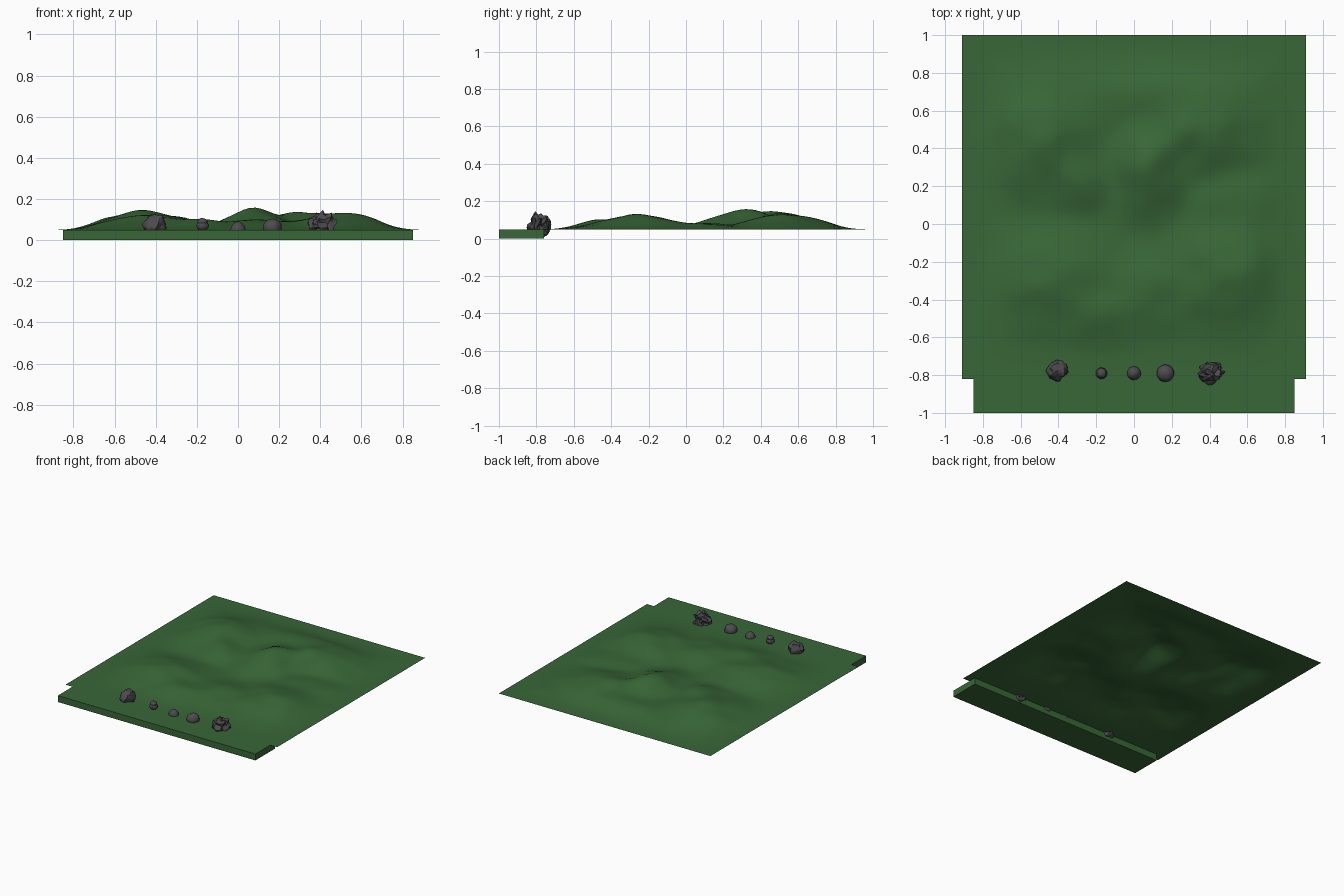
import bpy, bmesh, math
from mathutils import Vector, noise

if "Cube" in bpy.data.objects:
    bpy.data.objects.remove(bpy.data.objects["Cube"])


def material(name, rgb):
    m = bpy.data.materials.new(name)
    m.diffuse_color = (*rgb, 1)
    m.use_nodes = True
    m.node_tree.nodes["Principled BSDF"].inputs["Base Color"].default_value = m.diffuse_color
    return m


GRASS = material("grass", (0.04, 0.135, 0.038))
STONE = material("stone", (0.075, 0.07, 0.075))


def finish(name, bm, mat, smooth):
    me = bpy.data.meshes.new(name)
    bm.to_mesh(me)
    bm.free()
    for p in me.polygons:
        p.use_smooth = smooth
    ob = bpy.data.objects.new(name, me)
    bpy.context.collection.objects.link(ob)
    me.materials.append(mat)
    return ob


# Front slab
bm = bmesh.new()
bmesh.ops.create_cube(bm, size=1)
for v in bm.verts:
    v.co = Vector((v.co.x * 1.7, v.co.y * 0.24 - 0.88, v.co.z * 0.05 + 0.025))
finish("front_slab", bm, GRASS, False)

# Hills: x, y, height, x spread, y spread
HILLS = [
    (-0.47, 0.46, 0.090, 0.19, 0.20),
    (0.08, 0.31, 0.100, 0.13, 0.17),
    (0.36, 0.52, 0.085, 0.19, 0.17),
    (-0.31, 0.23, 0.060, 0.13, 0.12),
    (0.10, 0.65, 0.050, 0.35, 0.15),
    (-0.43, -0.28, 0.074, 0.21, 0.17),
    (0.49, -0.25, 0.078, 0.20, 0.19),
    (0.08, -0.36, 0.050, 0.18, 0.15),
    (-0.20, -0.47, 0.050, 0.14, 0.12),
    (0.52, 0.12, 0.035, 0.18, 0.12),
]


def height(x, y):
    total = 0
    for hx, hy, h, sx, sy in HILLS:
        g = h * math.exp(-((x - hx) / sx) ** 2 / 2 - ((y - hy) / sy) ** 2 / 2)
        total += g ** 3
    h = total ** (1 / 3)
    h *= 1 + 0.22 * noise.noise(Vector((x * 6, y * 6, 3.1)))
    # fade to flat at the border
    edge = min(0.91 - abs(x), 0.91 - abs(y - 0.09))
    t = min(1, max(0, edge / 0.28))
    return 0.05 + h * t * t * (3 - 2 * t)


# Hilly ground sheet
bm = bmesh.new()
bmesh.ops.create_grid(bm, x_segments=64, y_segments=64, size=0.91)
for v in bm.verts:
    v.co.y += 0.09
    v.co.z = height(v.co.x, v.co.y)
finish("hill_ground", bm, GRASS, True)


def rock(name, centre, radii, rough, seed, freq=1.5, taper=0.0, waist=0.0):
    bm = bmesh.new()
    bmesh.ops.create_icosphere(bm, subdivisions=3, radius=1)
    for v in bm.verts:
        d = v.co.normalized()
        k = 1 + rough * noise.noise(d * freq + Vector((seed, seed * 2, 0)))
        p = d * k
        side = (1 - taper * d.z) * (1 - waist * math.exp(-((d.z - 0.25) / 0.2) ** 2))
        v.co = Vector((p.x * side * radii[0], p.y * side * radii[1], p.z * radii[2])) + Vector(centre)
    ob = finish(name, bm, STONE, True)
    bpy.context.view_layer.objects.active = ob
    ob.select_set(True)
    bpy.ops.object.shade_smooth_by_angle(angle=math.radians(30))
    ob.select_set(False)


# Row of rocks
rock("rock_far_left", (-0.405, -0.775, 0.078), (0.052, 0.050, 0.052), 0.35, 4.3, 1.6, 0.15)
rock("rock_left", (-0.172, -0.79, 0.075), (0.031, 0.031, 0.033), 0.08, 2.2, 2, 0, 0.2)
rock("rock_middle", (0, -0.79, 0.054), (0.036, 0.036, 0.037), 0.06, 1.7, 2, 0.15)
rock("rock_right", (0.166, -0.79, 0.062), (0.046, 0.046, 0.042), 0.08, 5.1, 2)
rock("rock_far_right", (0.407, -0.79, 0.077), (0.058, 0.052, 0.056), 0.7, 7.4, 2.2, 0.08)
# Jagged shoulder of the right-hand rock hanging over the slab edge
rock("rock_shoulder", (0.425, -0.76, 0.05), (0.036, 0.030, 0.036), 0.4, 9.6, 2)
